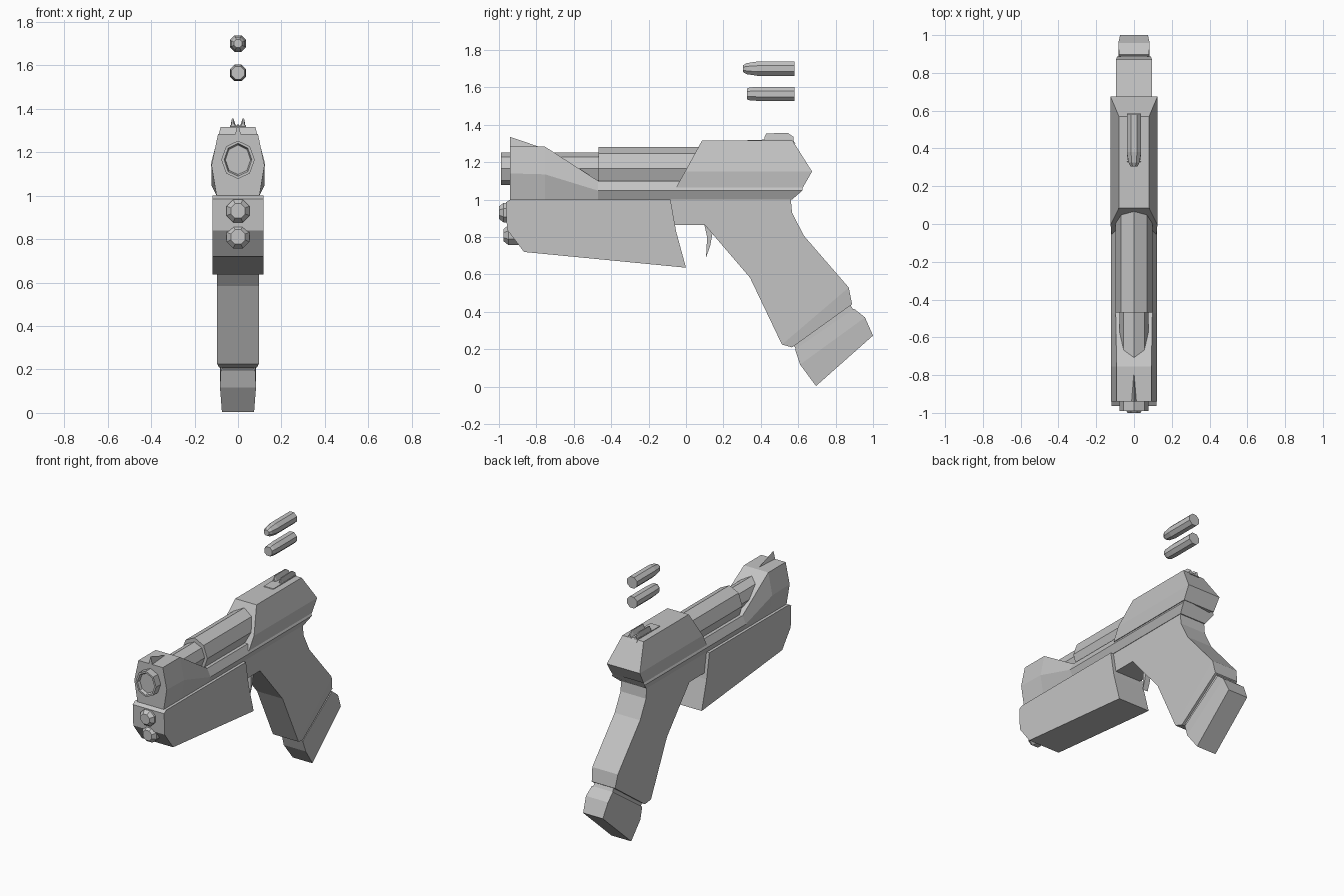
import bpy, bmesh, math

cube = bpy.data.objects.get("Cube")
if cube:
    bpy.data.objects.remove(cube, do_unlink=True)

grey = bpy.data.materials.new("plain_grey")
grey.use_nodes = True
grey.diffuse_color = (0.55, 0.55, 0.55, 1)
bsdf = next(n for n in grey.node_tree.nodes if n.type == 'BSDF_PRINCIPLED')
bsdf.inputs["Base Color"].default_value = (0.55, 0.55, 0.55, 1)
bsdf.inputs["Roughness"].default_value = 0.7


def loft(name, rings):
    """Skin a closed solid through rings of equal point count."""
    bm = bmesh.new()
    loops = [[bm.verts.new(p) for p in ring] for ring in rings]
    n = len(loops[0])
    for a, b in zip(loops, loops[1:]):
        for i in range(n):
            j = (i + 1) % n
            bm.faces.new((a[i], a[j], b[j], b[i]))
    bm.faces.new(loops[0])
    bm.faces.new(loops[-1])
    bmesh.ops.recalc_face_normals(bm, faces=bm.faces)
    mesh = bpy.data.meshes.new(name)
    bm.to_mesh(mesh)
    bm.free()
    mesh.materials.append(grey)
    obj = bpy.data.objects.new(name, mesh)
    bpy.context.collection.objects.link(obj)
    return obj


def prism(name, profile, half, centre=0):
    """Side profile of (y, z) points, with one half width or one per point."""
    halves = half if isinstance(half, list) else [half] * len(profile)
    return loft(name, [[(centre + s * h, y, z) for (y, z), h in zip(profile, halves)]
                       for s in (-1, 1)])


def layers(name, rows):
    """Stack of rectangles: z, y front, y back, half width."""
    return loft(name, [[(-w, a, z), (w, a, z), (w, b, z), (-w, b, z)]
                       for z, a, b, w in rows])


def octagon(y, z, rx, rz, turn=0):
    angles = [math.radians(turn + 45 * i) for i in range(8)]
    return [(rx * math.cos(t), y, z + rz * math.sin(t)) for t in angles]


def tube(name, z, rows, turn=22.5):
    """Eight-sided part along y: rows of y, x radius, z radius."""
    return loft(name, [octagon(y, z, rx, rz, turn) for y, rx, rz in rows])


# Slide base: six-sided section that drops behind the muzzle end
def slide_ring(y, top, top_half, ridge, shift=0):
    right = [(top_half, y + shift, top), (0.122, y + shift, ridge), (0.099, y, 1.0)]
    return right + [(-x, py, z) for x, py, z in reversed(right)]


loft("slide_base", [
    slide_ring(-0.94, 1.283, 0.092, 1.14),
    slide_ring(-0.754, 1.283, 0.092, 1.135),
    slide_ring(-0.47, 1.10, 0.097, 1.048),
    slide_ring(0.567, 1.10, 0.097, 1.048, 0.055)])

# Rear slide cover
layers("slide_rear", [
    (1.065, -0.053, 0.625, 0.119),
    (1.15, -0.005, 0.674, 0.124),
    (1.315, 0.085, 0.57, 0.08)])

# Barrel with a shallow recessed muzzle
tube("barrel", 1.165, [
    (-0.972, 0.058, 0.068), (-0.99, 0.064, 0.076),
    (-0.99, 0.077, 0.088), (-0.45, 0.077, 0.088)], 0)
tube("barrel_sleeve", 1.165, [(-0.468, 0.097, 0.116), (0.08, 0.097, 0.116)], 0)

# Sights
loft("front_sight", [
    [(-0.016, -0.94, 1.27), (0.016, -0.94, 1.27), (0, -0.94, 1.335)],
    [(-0.004, -0.79, 1.27), (0.004, -0.79, 1.27), (0, -0.79, 1.284)]])
prism("rear_sight_base",
      [(0.32, 1.30), (0.33, 1.319), (0.57, 1.322), (0.585, 1.30)], 0.036)
for side, label in ((1, "left"), (-1, "right")):
    loft("rear_sight_" + label, [
        [(side * x, y, z) for x, z in ((0.006, 1.31), (0.036, 1.31),
                                       (0.028, top), (0.021, top))]
        for y, top in ((0.42, 1.335), (0.43, 1.354), (0.545, 1.356), (0.575, 1.335))])

# Housing under the barrel
prism("front_housing", [
    (-0.94, 1.0), (-0.963, 0.985), (-0.957, 0.84), (-0.866, 0.72),
    (0.0, 0.636), (-0.053, 0.83), (-0.083, 1.0)], 0.118)
tube("upper_lamp", 0.93, [
    (-1.0, 0.036, 0.036), (-0.975, 0.057, 0.057), (-0.9, 0.057, 0.057)])
tube("lower_lamp", 0.81, [
    (-0.975, 0.036, 0.036), (-0.95, 0.057, 0.057), (-0.83, 0.057, 0.057)])

# Frame and grip
prism("frame_and_grip", [
    (-0.1, 1.005), (-0.1, 0.865), (0.10, 0.865), (0.342, 0.583),
    (0.513, 0.225), (0.87, 0.53), (0.63, 0.807), (0.567, 0.93), (0.56, 1.005)], 0.096)
prism("grip_end",
      [(0.513, 0.225), (0.87, 0.53), (0.888, 0.44), (0.567, 0.21)],
      [0.096, 0.096, 0.088, 0.088])
prism("magazine_neck",
      [(0.57, 0.23), (0.60, 0.18), (0.905, 0.39), (0.875, 0.445)], 0.072)

# Magazine foot
mag_rows = [(0.583, 0.198, 0.898, 0.417, 0.079),
            (0.61, 0.118, 0.957, 0.37, 0.083),
            (0.695, 0.003, 1.0, 0.273, 0.074)]
loft("magazine_foot", [
    [(-w, y1, z1), (w, y1, z1), (w, y2, z2), (-w, y2, z2)]
    for y1, z1, y2, z2, w in mag_rows])

# Trigger
prism("trigger", [
    (0.095, 0.88), (0.113, 0.80), (0.107, 0.69), (0.13, 0.755),
    (0.143, 0.83), (0.15, 0.88)], 0.02)

# Two loose rounds above the slide
tube("upper_round", 1.70, [
    (0.305, 0.02, 0.02), (0.325, 0.032, 0.032), (0.38, 0.041, 0.041), (0.58, 0.041, 0.041)])
tube("lower_round", 1.565, [
    (0.325, 0.032, 0.032), (0.345, 0.038, 0.038), (0.40, 0.041, 0.041), (0.58, 0.041, 0.041)])
